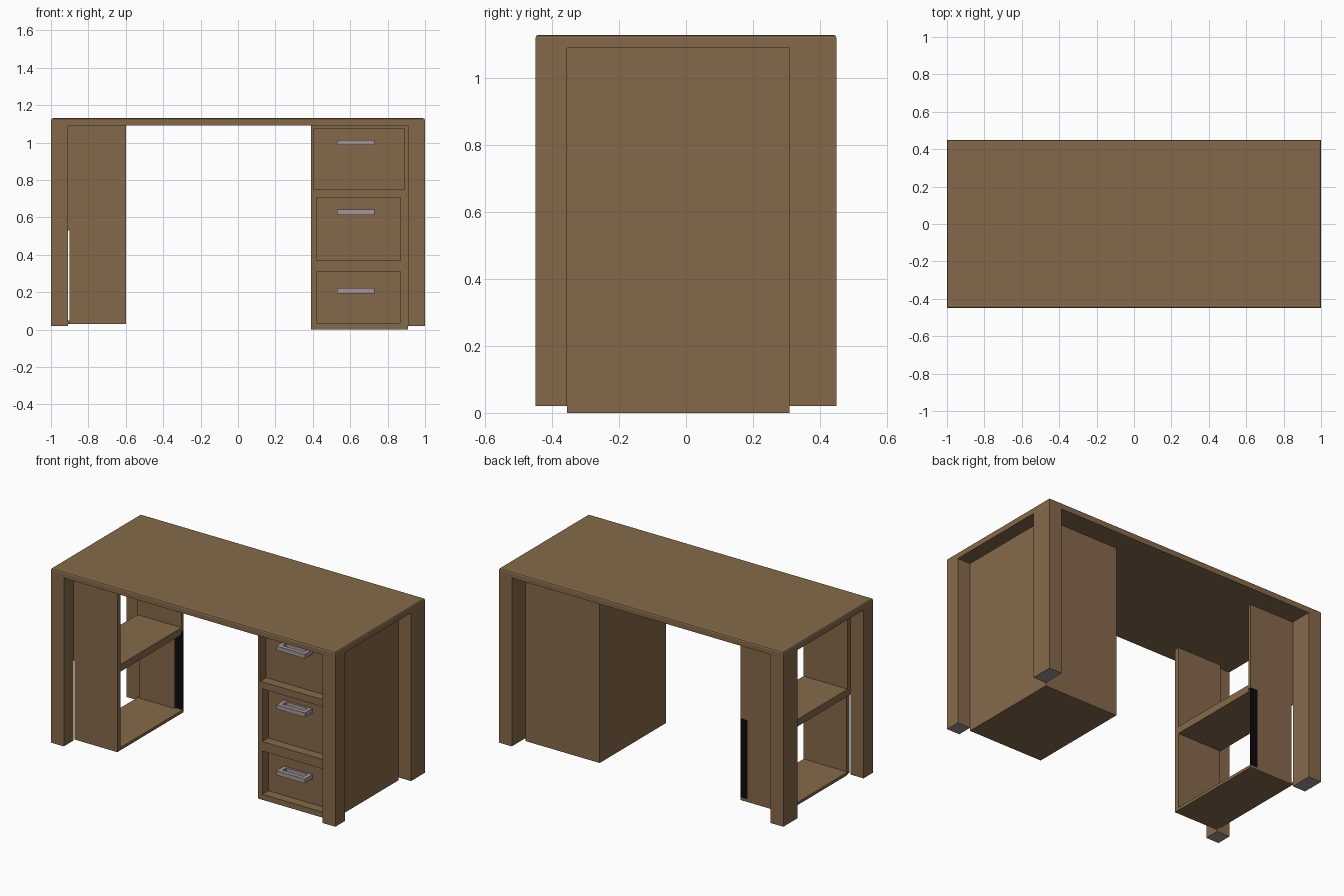
import bpy, bmesh

if "Cube" in bpy.data.objects:
    bpy.data.objects.remove(bpy.data.objects["Cube"])


def material(name, rgb):
    m = bpy.data.materials.new(name)
    m.diffuse_color = (*rgb, 1.0)
    m.use_nodes = True
    m.node_tree.nodes["Principled BSDF"].inputs["Base Color"].default_value = m.diffuse_color
    return m


WOOD = material("brown_wood", (0.235, 0.141, 0.069))
METAL = material("warm_grey_metal", (0.37, 0.30, 0.30))
BLACK = material("black", (0.003, 0.003, 0.004))


def box(name, x, y, z, mat=WOOD, foot=None):
    """Box from (min, max) ranges; optional second material on the underside."""
    bm = bmesh.new()
    bmesh.ops.create_cube(bm, size=1.0)
    for v in bm.verts:
        v.co = [r[0] if c < 0 else r[1] for c, r in zip(v.co, (x, y, z))]
    bm.normal_update()
    if foot:
        for f in bm.faces:
            f.material_index = 1 if f.normal.z < -0.5 else 0
    me = bpy.data.meshes.new(name)
    bm.to_mesh(me)
    bm.free()
    me.materials.append(mat)
    if foot:
        me.materials.append(foot)
    ob = bpy.data.objects.new(name, me)
    bpy.context.collection.objects.link(ob)
    return ob


# Desk top with slightly eased edges
TOP = 1.09
top = box("desk_top", (-1, 1), (-0.45, 0.45), (TOP, 1.13))
bm = bmesh.new()
bm.from_mesh(top.data)
edges = [e for e in bm.edges if all(v.co.z > 1.12 for v in e.verts)]
bmesh.ops.bevel(bm, geom=edges, offset=0.01, segments=2, profile=0.5, affect='EDGES')
bm.to_mesh(top.data)
bm.free()

# Four legs with grey foot undersides
for side, x in (("left", (-1, -0.91)), ("right", (0.91, 1))):
    box(f"front_leg_{side}", x, (-0.45, -0.355), (0.02, TOP), foot=METAL)
    box(f"back_leg_{side}", x, (0.31, 0.45), (0.02, TOP), foot=METAL)

# Drawer cabinet: solid body plus a front frame around three recesses
X0, X1, FRONT, FACE, BACK = 0.39, 0.91, -0.355, -0.295, 0.31
box("cabinet_body", (X0, X1), (FACE, BACK), (0, TOP))
drawers = [  # left, right, bottom, top, handle height
    (0.42, 0.87, 0.035, 0.31, 0.207),
    (0.42, 0.87, 0.37, 0.705, 0.627),
    (0.405, 0.89, 0.75, 1.075, 1.0),
]
below = 0.0
for left, right, low, high, hz in drawers:
    box("cabinet_rail", (X0, X1), (FRONT, FACE), (below, low))
    box("cabinet_stile_left", (X0, left), (FRONT, FACE), (low, high))
    box("cabinet_stile_right", (right, X1), (FRONT, FACE), (low, high))
    below = high
    # Loop handle: two posts, a bar and a back plate
    z = (hz - 0.014, hz + 0.014)
    box("handle_bar", (0.53, 0.73), (-0.372, -0.345), z, METAL)
    box("handle_post_left", (0.53, 0.555), (-0.345, FACE), z, METAL)
    box("handle_post_right", (0.705, 0.73), (-0.345, FACE), z, METAL)
    box("handle_plate", (0.555, 0.705), (FACE - 0.012, FACE), z, METAL)
box("cabinet_top_rail", (X0, X1), (FRONT, FACE), (below, TOP))

# Open shelf unit: front and back panels, open on both sides
L, R = -0.91, -0.60
box("shelf_front_upper", (L, R), (FRONT, FRONT + 0.03), (0.53, TOP))
box("shelf_front_lower", (L + 0.008, R), (FRONT, FRONT + 0.03), (0.03, 0.53))
box("shelf_back_upper", (L, R), (BACK - 0.02, BACK), (0.55, TOP))
box("shelf_back_lower", (L + 0.01, R - 0.05), (BACK - 0.02, BACK), (0.03, 0.55))
box("dark_strip", (R - 0.05, R), (BACK - 0.008, BACK), (0.045, 0.55), BLACK)
box("middle_shelf", (L, R), (FRONT + 0.03, BACK - 0.02), (0.53, 0.575))
box("bottom_shelf", (L, R), (FRONT + 0.03, BACK), (0.03, 0.048))

# Centre is already x = y = 0; drop of the cabinet base is z = 0
